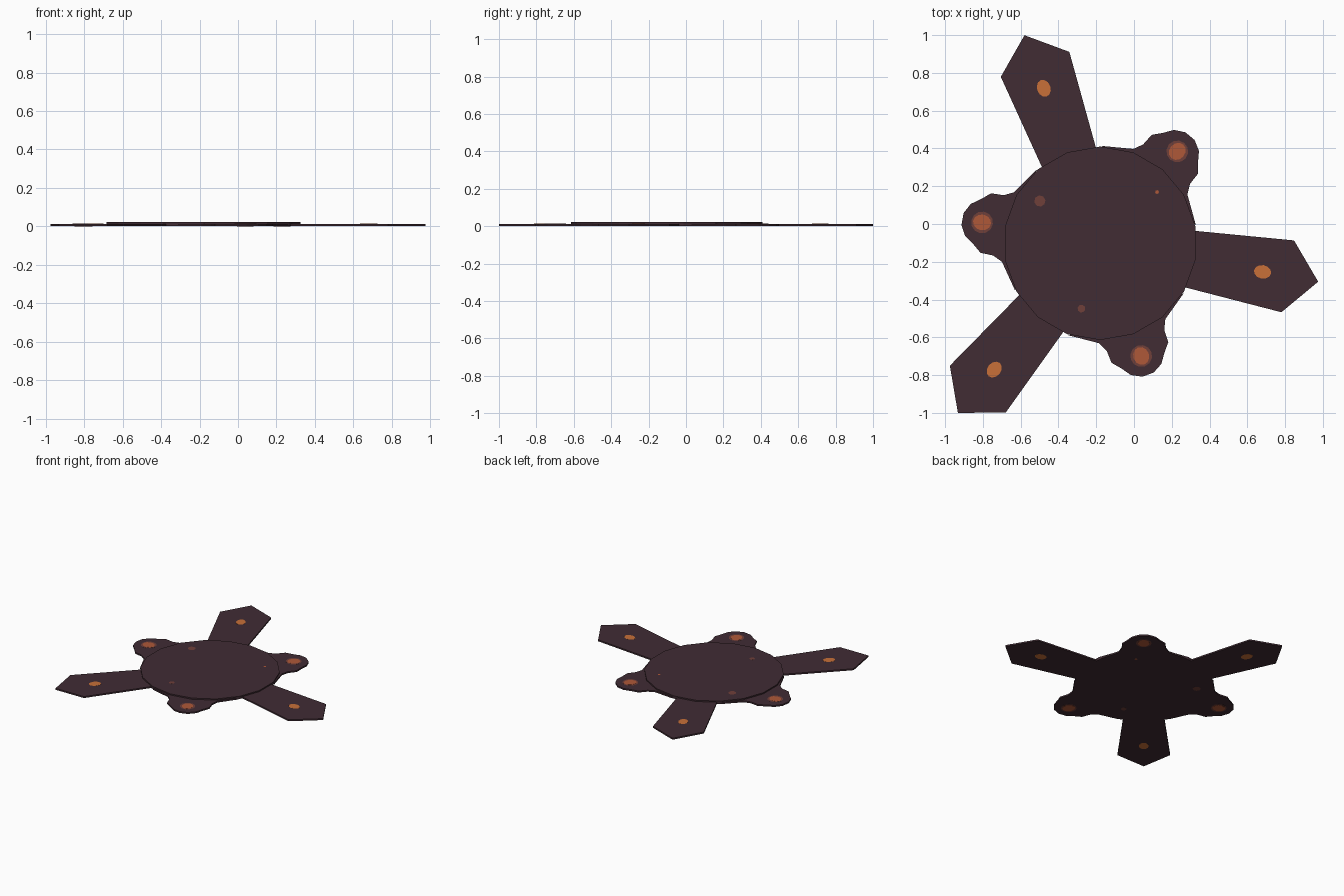
import bpy, bmesh, math
from mathutils import Matrix, Vector

if "Cube" in bpy.data.objects:
    bpy.data.objects.remove(bpy.data.objects["Cube"])

CENTRE = Vector((-0.179, -0.102, 0.0))


def material(name, rgb):
    m = bpy.data.materials.new(name)
    m.diffuse_color = (*rgb, 1.0)
    m.use_nodes = True
    m.node_tree.nodes["Principled BSDF"].inputs["Base Color"].default_value = m.diffuse_color
    return m


BODY = material("dark plum", (0.052, 0.025, 0.034))
AMBER = material("amber", (0.58, 0.162, 0.04))
RUST = material("rust", (0.43, 0.098, 0.04))
BROWN = material("red brown", (0.16, 0.05, 0.041))


def slab(name, outline, z0, z1, mat, angle=0.0):
    """Extrude an outline (radial, sideways) from z0 to z1, turned about the hub."""
    bm = bmesh.new()
    face = bm.faces.new([bm.verts.new((x, y, z0)) for x, y in outline])
    ext = bmesh.ops.extrude_face_region(bm, geom=[face])
    top = [v for v in ext["geom"] if isinstance(v, bmesh.types.BMVert)]
    bmesh.ops.translate(bm, verts=top, vec=(0, 0, z1 - z0))
    bmesh.ops.recalc_face_normals(bm, faces=bm.faces)
    bm.transform(Matrix.Translation(CENTRE) @ Matrix.Rotation(math.radians(angle), 4, "Z"))
    me = bpy.data.meshes.new(name)
    bm.to_mesh(me)
    bm.free()
    me.materials.append(mat)
    ob = bpy.data.objects.new(name, me)
    bpy.context.collection.objects.link(ob)
    return ob


def ellipse(u, rx, ry, n, start=0.0):
    steps = [math.radians(start) + 2 * math.pi * i / n for i in range(n)]
    return [(u + rx * math.cos(a), ry * math.sin(a)) for a in steps]


def mirrored(half):
    return half + [(x, -y) for x, y in reversed(half) if y > 0]


def spot(name, u, rx, ry, top, mat, angle, lift=0.0005, n=12):
    """Thin coloured plates on the upper and lower side."""
    shape = ellipse(u, rx, ry, n)
    slab(name + "_top", shape, top - 0.002, top + lift, mat, angle)
    slab(name + "_bottom", shape, 0.001 - lift, 0.003, mat, angle)


# Hub disc
slab("hub_disc", ellipse(0, 0.512, 0.512, 18, 10), 0.001, 0.023, BODY)

# Pointed blades and scalloped lobes
blade = mirrored([(0.46, 0.15), (1.008, 0.193), (1.172, 0.0)])
lobe = mirrored([(0.40, 0.325), (0.462, 0.235), (0.495, 0.187), (0.547, 0.162),
                 (0.615, 0.16), (0.66, 0.122), (0.711, 0.086), (0.74, 0.032)])
for i in range(3):
    a = -10 + 120 * i
    slab(f"blade_{i + 1}", blade, 0.001, 0.013, BODY, a)
    spot(f"blade_spot_{i + 1}", 0.873, 0.046, 0.036, 0.013, AMBER, a)

    b = 50 + 120 * i
    slab(f"lobe_{i + 1}", lobe, 0.001, 0.013, BODY, b)
    spot(f"lobe_halo_{i + 1}", 0.635, 0.058, 0.058, 0.013, BROWN, b, 0.0004)
    spot(f"lobe_spot_{i + 1}", 0.635, 0.048, 0.042, 0.013, RUST, b, 0.0009)

# Small flecks on the hub
for name, u, r, mat, a in (("large", 0.39, 0.03, BROWN, 145),
                           ("medium", 0.36, 0.021, BROWN, 254),
                           ("small", 0.405, 0.01, RUST, 42)):
    spot(f"hub_fleck_{name}", u, r, r, 0.023, mat, a, n=8)
